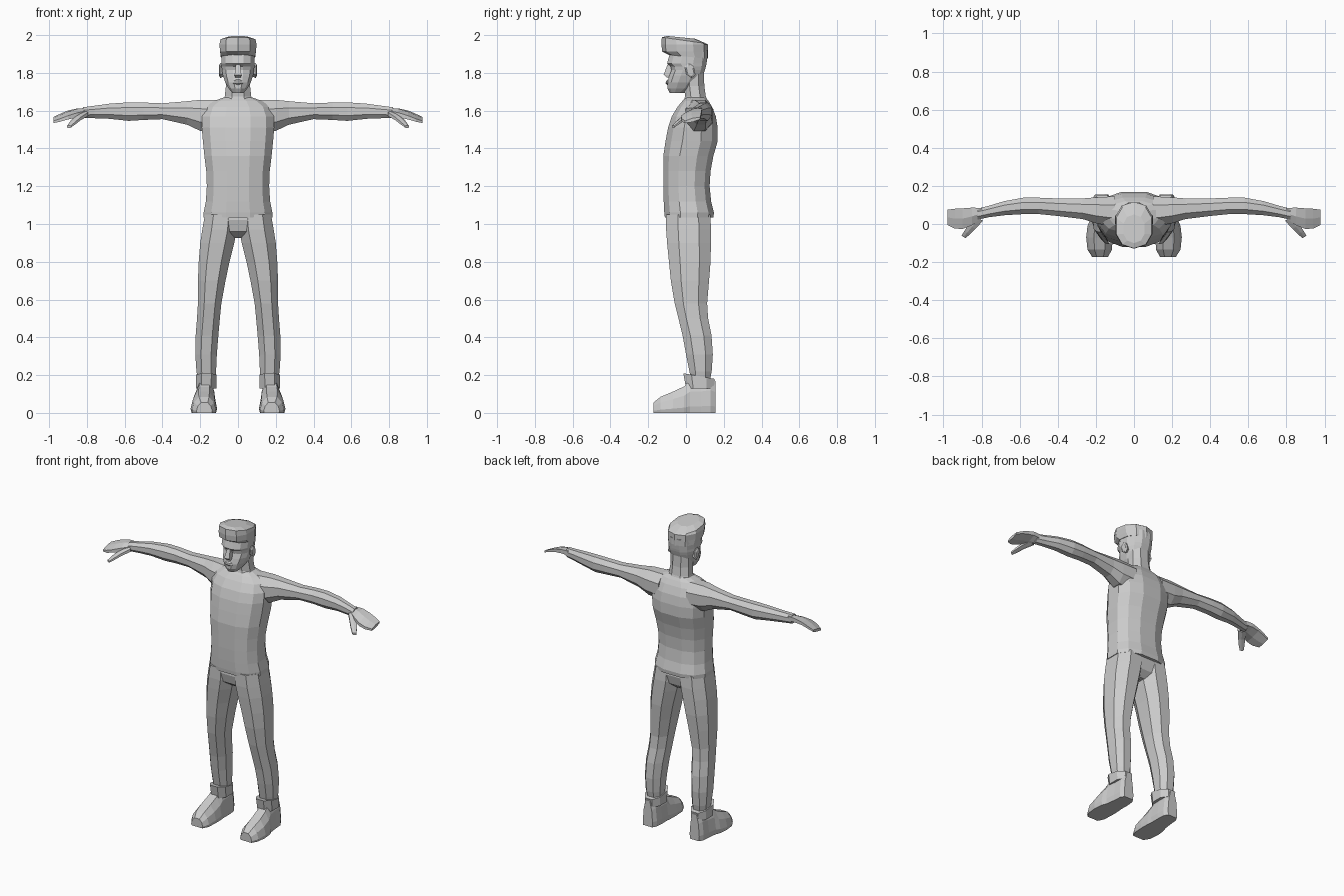
import bpy, bmesh, math
from mathutils import Vector

grey = bpy.data.materials.new("plain grey")
grey.diffuse_color = (0.6, 0.6, 0.6, 1)


def ring(c, u, v, n=8, p=2.4, half=True):
    """Rounded-box cross-section around c, spanned by half-axes u and v."""
    pts = []
    for i in range(n):
        a = 2 * math.pi * (i + (0.5 if half else 0)) / n
        ca, sa = math.cos(a), math.sin(a)
        pts.append((math.copysign(abs(ca) ** (2 / p), ca), math.copysign(abs(sa) ** (2 / p), sa)))
    mx, my = max(q[0] for q in pts), max(q[1] for q in pts)
    return [Vector(c) + Vector(u) * (x / mx) + Vector(v) * (y / my) for x, y in pts]


def level(z, x0, x1, y0, y1, n=8, p=2.4, half=True, slope=0.0):
    """Horizontal section from its bounds; slope raises z along y."""
    b = (y1 - y0) / 2
    return ring(((x0 + x1) / 2, (y0 + y1) / 2, z), ((x1 - x0) / 2, 0, 0), (0, b, slope * b), n, p, half)


def loft(name, rings, mirror=False):
    bm = bmesh.new()
    vs = [[bm.verts.new(p) for p in r] for r in rings]
    n = len(vs[0])
    for a, b in zip(vs, vs[1:]):
        for i in range(n):
            j = (i + 1) % n
            bm.faces.new((a[i], a[j], b[j], b[i]))
    bm.faces.new(vs[0])
    bm.faces.new(vs[-1])
    bmesh.ops.recalc_face_normals(bm, faces=bm.faces)
    me = bpy.data.meshes.new(name)
    bm.to_mesh(me)
    bm.free()
    me.materials.append(grey)
    ob = bpy.data.objects.new(name, me)
    bpy.context.collection.objects.link(ob)
    if mirror:
        ob.modifiers.new("mirror", 'MIRROR')
    return ob


# Shirt: z, half width, front, back
shirt = [(1.035, .182, -.112, .145), (1.06, .182, -.115, .148), (1.12, .17, -.118, .133),
         (1.20, .165, -.12, .125), (1.28, .168, -.12, .13), (1.36, .178, -.12, .145),
         (1.44, .186, -.108, .168), (1.51, .192, -.095, .168), (1.57, .19, -.075, .158),
         (1.62, .17, -.045, .138), (1.65, .13, -.02, .12), (1.67, .075, .0, .105)]
loft("shirt", [level(z, -w, w, f, b, 12, 2.5) for z, w, f, b in shirt])

# Arms with sleeves: x, y, z, half depth, half height
arm = [(.10, .065, 1.57, .08, .085), (.20, .072, 1.575, .068, .082), (.27, .08, 1.588, .054, .062),
       (.40, .088, 1.597, .046, .042), (.50, .095, 1.597, .043, .046), (.58, .095, 1.595, .043, .049),
       (.68, .083, 1.597, .037, .04), (.76, .066, 1.593, .03, .033), (.82, .052, 1.59, .029, .028)]
loft("arm", [ring((x, y, z), (0, d, 0), (0, 0, h), 8, 2.1) for x, y, z, d, h in arm], True)

# Mitten-like hand, front edge tilted down
hand = [(.80, .056, 1.592, .028, .024), (.85, .04, 1.588, .046, .022), (.90, .028, 1.577, .054, .017),
        (.94, .028, 1.563, .052, .014), (.978, .035, 1.55, .04, .01)]
loft("hand", [ring((x, y, z), (0, d, d * .25), (0, 0, h), 6, 2.5) for x, y, z, d, h in hand], True)
thumb = [(.815, .03, 1.582, .022), (.85, -.015, 1.558, .018), (.875, -.045, 1.535, .015), (.895, -.068, 1.515, .01)]
loft("thumb", [ring((x, y, z), (s, s * .6, 0), (0, 0, s * .8), 6) for x, y, z, s in thumb], True)

# Trousers: hips, then legs as z, inner, outer, front, back
loft("hips", [level(z, -w, w, f, b, 12, 2.5) for z, w, f, b in
              [(.925, .05, -.04, .075), (.96, .15, -.09, .115), (1.02, .176, -.105, .13), (1.07, .165, -.1, .12)]])
leg = [(1.05, .005, .175, -.105, .128), (.97, .006, .189, -.105, .133), (.90, .02, .2, -.1, .132),
       (.80, .045, .208, -.09, .13), (.70, .066, .212, -.08, .122), (.58, .088, .212, -.06, .112),
       (.50, .096, .217, -.04, .117), (.41, .104, .224, -.018, .135), (.31, .112, .226, .0, .142),
       (.22, .116, .22, .018, .136), (.16, .122, .21, .03, .125)]
loft("trouser_leg", [level(z, a, b, f, k, 8, 2.3) for z, a, b, f, k in leg], True)

# Shoe lofted from toe to heel: y, centre x, half width, top
shoe = [(-.172, .178, .042, .055), (-.135, .18, .064, .085), (-.07, .181, .07, .112), (-.01, .178, .066, .14),
        (.02, .174, .058, .172), (.08, .17, .054, .175), (.13, .17, .05, .185), (.155, .17, .035, .17)]
prof = [(-.93, 0), (.93, 0), (1, .2), (.82, .65), (.42, 1), (-.42, 1), (-.82, .65), (-1, .2)]
loft("shoe", [[Vector((x + w * u, y, h * v)) for u, v in prof] for y, x, w, h in shoe], True)
loft("shoe_collar", [level(.13, .114, .222, .0, .148), level(.195, .113, .222, -.014, .152, slope=-.18)], True)

# Neck
loft("neck", [level(z, -w, w, f, b, 8, 2.2) for z, w, f, b in
              [(1.62, .095, -.02, .125), (1.675, .07, -.005, .105), (1.73, .064, -.01, .097), (1.80, .066, -.01, .095)]])

# Head: z, half width, front, back
head = [(1.693, .03, -.085, -.01), (1.718, .05, -.099, .04), (1.75, .068, -.099, .07), (1.785, .08, -.088, .09),
        (1.815, .085, -.077, .1), (1.835, .087, -.082, .106), (1.85, .088, -.1, .109),
        (1.88, .088, -.092, .113), (1.92, .088, -.082, .113)]
loft("head", [level(z, -w, w, f, b, 12, 2.3) for z, w, f, b in head])

# Nose, lips and ears
loft("nose", [level(1.845, -.011, .011, -.098, -.06, 4, 2), level(1.79, -.018, .018, -.118, -.06, 4, 2),
              level(1.775, -.016, .016, -.1, -.06, 4, 2)])
loft("lips", [level(z, -w, w, f, -.07, 6, 2.5) for z, w, f in
              [(1.737, .018, -.1), (1.746, .026, -.108), (1.757, .024, -.106), (1.764, .016, -.098)]])
loft("ear", [ring((x, .022, 1.812), (0, s * .6, 0), (0, -s * .2, s), 6, 2.2) for x, s in
             [(.078, .032), (.094, .04), (.1, .028)]], True)

# Hair swept over the forehead
hair = [(1.885, .091, -.092, .115, -.1), (1.913, .095, -.126, .117, 0), (1.95, .098, -.13, .117, 0),
        (1.972, .093, -.128, .107, -.14), (1.988, .055, -.1, .05, -.1)]
loft("hair", [level(z, -w, w, f, b, 10, 2.3, slope=s) for z, w, f, b, s in hair])
